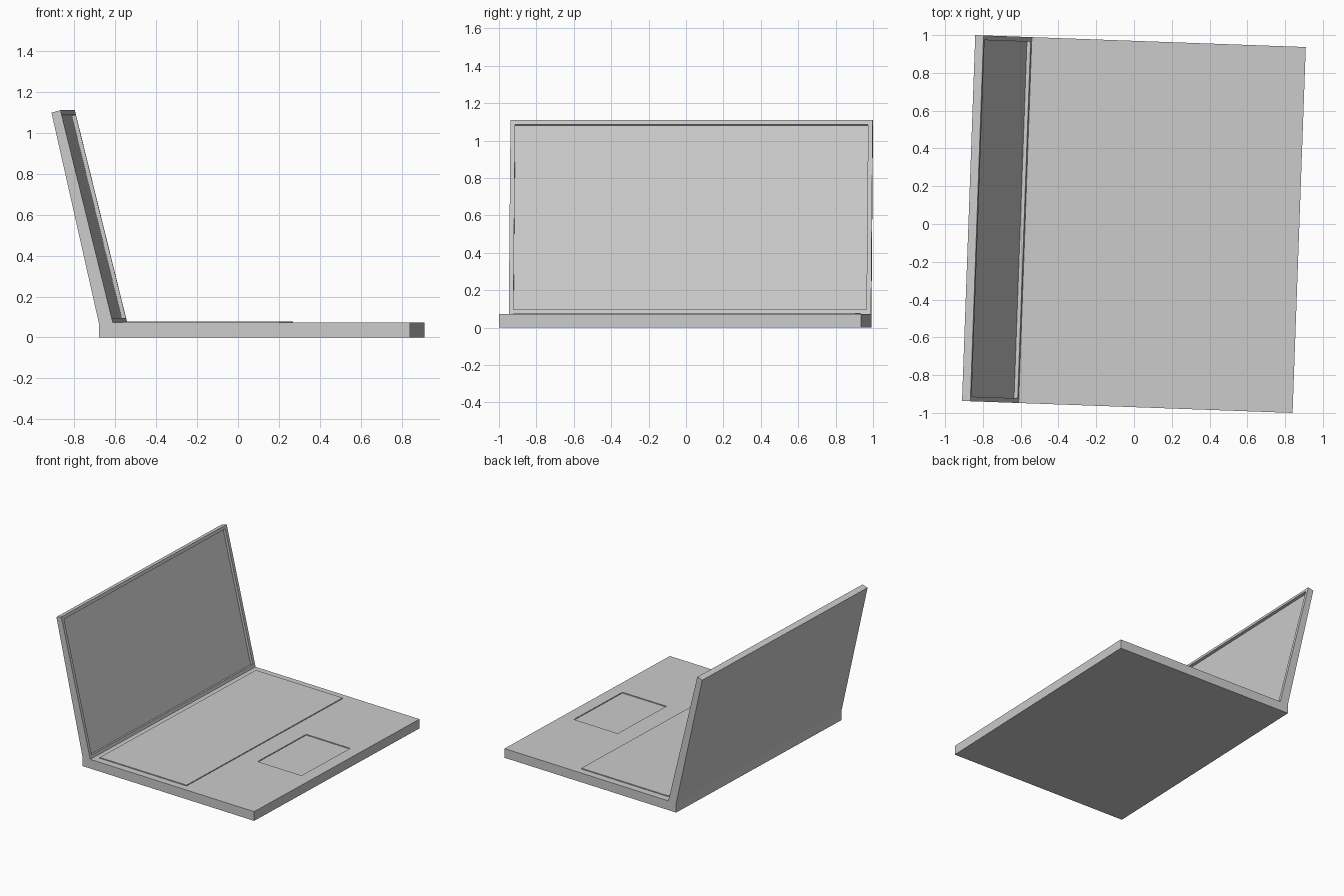
import bpy, bmesh, math

if "Cube" in bpy.data.objects:
    bpy.data.objects.remove(bpy.data.objects["Cube"])

TURN = math.radians(-2.07)   # whole laptop is turned slightly about z
HALF_W = 0.969
BASE_H = 0.072


def finish(bm, name):
    bmesh.ops.recalc_face_normals(bm, faces=bm.faces)
    mesh = bpy.data.meshes.new(name)
    bm.to_mesh(mesh)
    bm.free()
    ob = bpy.data.objects.new(name, mesh)
    bpy.context.collection.objects.link(ob)
    ob.rotation_euler.z = TURN
    return ob


def prism(profile, half_width):
    """Extrude an x-z profile across the width."""
    bm = bmesh.new()
    face = bm.faces.new([bm.verts.new((x, -half_width, z)) for x, z in profile])
    out = bmesh.ops.extrude_face_region(bm, geom=[face])
    verts = [g for g in out["geom"] if isinstance(g, bmesh.types.BMVert)]
    bmesh.ops.translate(bm, verts=verts, vec=(0, 2 * half_width, 0))
    bmesh.ops.recalc_face_normals(bm, faces=bm.faces)
    return bm


def slab(name, x0, x1, half_width, z0, z1):
    return finish(prism([(x0, z0), (x1, z0), (x1, z1), (x0, z1)], half_width), name)


# Base with a shallow touchpad recess
base = slab("base", -0.645, 0.875, HALF_W, 0, BASE_H)
cutter = slab("touchpad_cutter", 0.389, 0.778, 0.285, BASE_H - 0.007, BASE_H + 0.05)
cutter.hide_render = True
cutter.hide_viewport = True
cut = base.modifiers.new("touchpad_recess", "BOOLEAN")
cut.operation = "DIFFERENCE"
cut.solver = "EXACT"
cut.object = cutter

# Raised keyboard panel
slab("keyboard_panel", -0.533, 0.236, 0.915, BASE_H - 0.01, BASE_H + 0.007)

# Tapered lid, leaning back, with a sunken screen
bm = prism([(-0.645, BASE_H), (-0.576, BASE_H), (-0.832, 1.11), (-0.876, 1.097)], HALF_W)
bm.faces.ensure_lookup_table()
screen = max(bm.faces, key=lambda f: f.normal.x)
normal = screen.normal.copy()
bmesh.ops.inset_region(bm, faces=[screen], thickness=0.035)
sunk = bmesh.ops.extrude_discrete_faces(bm, faces=[screen])["faces"][0]
bmesh.ops.translate(bm, verts=sunk.verts, vec=normal * -0.02)
finish(bm, "lid")
